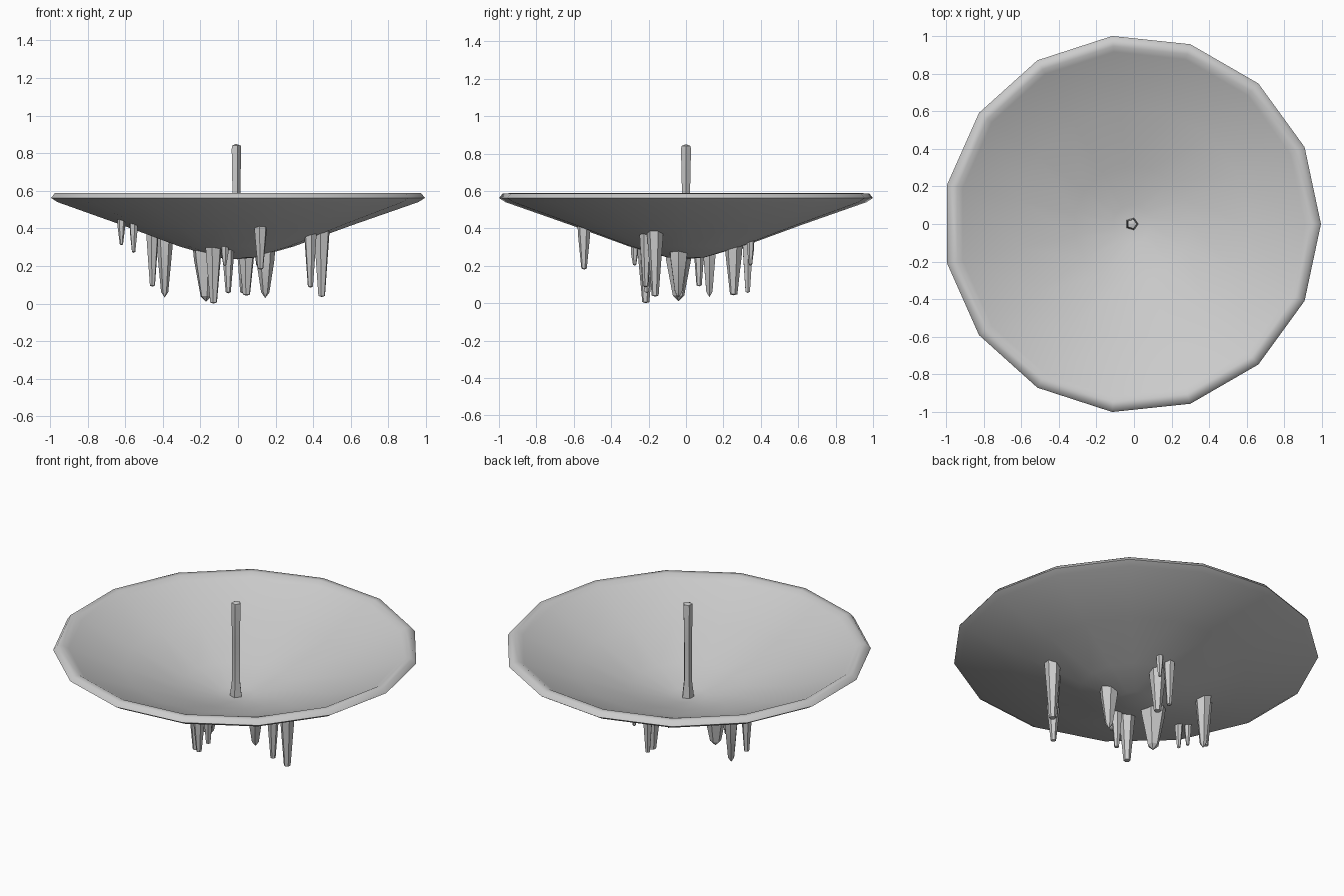
import bpy, bmesh
from math import cos, sin, pi

if "Cube" in bpy.data.objects:
    bpy.data.objects.remove(bpy.data.objects["Cube"])

CX = -0.011  # centre of the fifteen-sided dish


def lathe(name, profile, sides, x, y, smooth=None, turn=0.0):
    """Revolve (radius, z) points; zero radius makes a pole."""
    bm = bmesh.new()
    rings = []
    for r, z in profile:
        if r == 0:
            rings.append([bm.verts.new((x, y, z))])
        else:
            rings.append([bm.verts.new((x + r * cos(turn + 2 * pi * i / sides),
                                        y + r * sin(turn + 2 * pi * i / sides), z))
                          for i in range(sides)])
    for a, b in zip(rings, rings[1:]):
        for i in range(sides):
            j = (i + 1) % sides
            quad = [a[i % len(a)], a[j % len(a)], b[j % len(b)], b[i % len(b)]]
            bm.faces.new(list(dict.fromkeys(quad)))
    if len(rings[0]) > 1:
        bm.faces.new(rings[0])
    if len(rings[-1]) > 1:
        bm.faces.new(rings[-1])
    bmesh.ops.recalc_face_normals(bm, faces=bm.faces)
    me = bpy.data.meshes.new(name)
    bm.to_mesh(me)
    bm.free()
    ob = bpy.data.objects.new(name, me)
    bpy.context.collection.objects.link(ob)
    if smooth:
        bpy.ops.object.select_all(action='DESELECT')
        ob.select_set(True)
        bpy.context.view_layer.objects.active = ob
        bpy.ops.object.shade_smooth_by_angle(angle=smooth)
    return ob


# Shallow dish with a rounded rim
lathe("dish", [(0, .236), (.10, .245), (.31, .305), (.62, .418), (.97, .54),
               (1.005, .562), (.985, .587), (.95, .588), (.92, .57),
               (.62, .452), (.31, .34), (.10, .285), (0, .277)],
      15, CX, 0, smooth=1.0)

# Central post
lathe("post", [(.035, .265), (.033, .30), (.023, .38), (.023, .60),
               (.028, .82), (.026, .84), (0, .85)], 5, CX, 0, smooth=0.6)


def under(x, y):
    """Height of the dish underside."""
    r = ((x - CX) ** 2 + y * y) ** .5
    return .245 + .286 * (r - .1) if r < .31 else .305 + .357 * (r - .31)


# Hanging spikes: x, y, tip height, top radius, pointed tip
spikes = [
    (-.62, -.28, .31, .022, 0), (-.555, -.28, .27, .024, 0),
    (-.455, .07, .09, .036, 0), (-.39, .125, .032, .048, 1),
    (-.17, -.04, .01, .077, 1), (-.13, -.215, .0, .048, 0),
    (-.052, -.21, .055, .034, 0), (-.07, -.275, .20, .022, 0),
    (.045, .255, .042, .05, 0), (.025, .33, .055, .034, 0),
    (.105, .345, .20, .022, 0), (.12, -.545, .18, .037, 0),
    (.145, -.04, .03, .055, 1), (.385, -.215, .085, .036, 0),
    (.445, -.165, .035, .047, 0),
]
for n, (x, y, tip, r, pointed) in enumerate(spikes):
    top = under(x, y) + .018
    end = tip + (.03 if pointed else .006)
    lathe(f"spike_{n + 1}", [(r * .95, top), (r * .88, top - .05), (r * .4, end),
                             (0, tip)],
          6, x, y, smooth=0.5, turn=n * .7)
